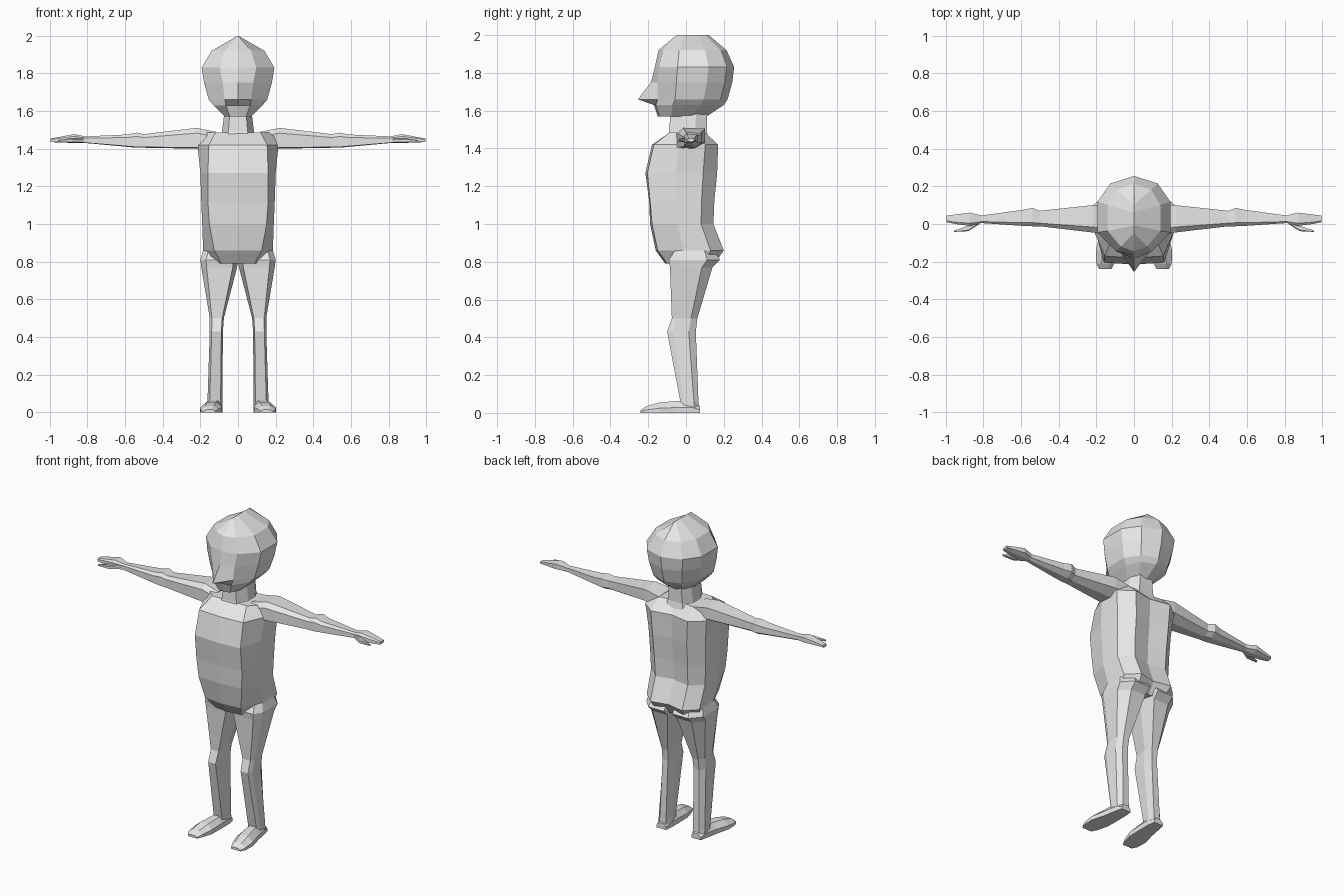
import bpy
import bmesh

default_cube = bpy.data.objects.get("Cube")
if default_cube:
    bpy.data.objects.remove(default_cube, do_unlink=True)

clay = bpy.data.materials.new("light_grey")
clay.use_nodes = True
clay.diffuse_color = (0.8, 0.8, 0.8, 1)
clay.node_tree.nodes["Principled BSDF"].inputs["Base Color"].default_value = clay.diffuse_color


def loft(name, rings, mirrored=False):
    """Skin a row of closed rings, cap both ends and optionally mirror across x."""
    bm = bmesh.new()
    loops = [[bm.verts.new(point) for point in ring] for ring in rings]
    count = len(loops[0])
    for lower, upper in zip(loops, loops[1:]):
        for i in range(count):
            j = (i + 1) % count
            bm.faces.new((lower[i], lower[j], upper[j], upper[i]))
    bm.faces.new(loops[0])
    bm.faces.new(loops[-1])
    bmesh.ops.remove_doubles(bm, verts=bm.verts, dist=0.0005)
    bmesh.ops.recalc_face_normals(bm, faces=bm.faces)
    mesh = bpy.data.meshes.new(name)
    bm.to_mesh(mesh)
    bm.free()
    mesh.materials.append(clay)
    obj = bpy.data.objects.new(name, mesh)
    bpy.context.collection.objects.link(obj)
    if mirrored:
        obj.modifiers.new("mirror", 'MIRROR').use_mirror_merge = False
    return obj


def body_ring(profile, z, nose, front, back, width, panel):
    """Symmetric ring: centre front, front panel corner, then profile to centre back."""
    half = [(0, nose), (width * panel, front)]
    half += [(width * u, front + (back - front) * v) for u, v in profile]
    half = [(x, y, z) for x, y in half]
    return half + [(-x, y, z) for x, y, z in reversed(half[1:-1])]


def limb_section(low_a, high_a, low_b, high_b, profile):
    """Fit a unit outline into a rectangle."""
    return [(low_a + (high_a - low_a) * u, low_b + (high_b - low_b) * v) for u, v in profile]


# Head with ridge crown and pointed nose
head_profile = [(1, .25), (1, .66), (.65, .9), (0, 1)]
head = [
    (1.57, -.15, -.14, .11, .07, .6),
    (1.63, -.17, -.16, .20, .13, .5),
    (1.66, -.255, -.15, .22, .155, .45),
    (1.75, -.185, -.15, .245, .18, .45),
    (1.83, -.165, -.145, .255, .193, .5),
    (1.92, -.145, -.12, .215, .14, .5),
    (2.0, -.05, -.05, .12, 0, 1),
]
loft("head", [body_ring(head_profile, *row) for row in head])

# Neck
neck_profile = [(1, .35), (1, .7), (.6, 1), (0, 1)]
neck = [(1.45, -.1, -.1, .12, .1, .6), (1.49, -.09, -.09, .11, .085, .6), (1.61, -.08, -.08, .11, .07, .6)]
loft("neck", [body_ring(neck_profile, *row) for row in neck])

# Torso with a shallow spine groove
torso_profile = [(1, .4), (1, .8), (.6, 1), (0, .93)]
torso = [
    (.79, -.11, -.10, .15, .16, .55),
    (.86, -.16, -.15, .20, .185, .68),
    (1.0, -.19, -.18, .145, .19, .8),
    (1.12, -.195, -.19, .15, .195, .82),
    (1.27, -.215, -.205, .165, .2, .8),
    (1.42, -.18, -.17, .17, .215, .72),
    (1.485, -.085, -.085, .10, .2, .6),
]
loft("torso", [body_ring(torso_profile, *row) for row in torso])

# Arms and mitten hands: x, y range, z range
arm_outline = [(0, .05), (0, .75), (.2, 1), (1, .95), (1, .3), (.6, 0)]
arm = [
    (.12, -.06, .10, 1.39, 1.49),
    (.22, -.045, .10, 1.40, 1.51),
    (.5, -.012, .07, 1.405, 1.477),
    (.54, -.012, .085, 1.405, 1.485),
    (.59, -.01, .075, 1.41, 1.475),
    (.81, .005, .045, 1.43, 1.465),
    (.87, -.01, .06, 1.43, 1.477),
    (.95, .0, .05, 1.433, 1.462),
    (.995, .01, .045, 1.435, 1.453),
]
loft("arms", [[(x, a, b) for a, b in limb_section(*box, arm_outline)] for x, *box in arm], True)

# Thumbs
thumb = [(.82, .0, .03, 1.433, 1.455), (.88, -.038, -.01, 1.433, 1.455), (.955, -.042, -.034, 1.436, 1.446)]
loft("thumbs", [[(x, a, b) for a, b in limb_section(*box, arm_outline)] for x, *box in thumb], True)

# Legs: z, x range, y range
leg_outline = [(.12, 0), (.85, 0), (1, .2), (1, .75), (.7, 1), (.15, 1), (0, .6)]
leg = [
    (.86, .0, .185, -.06, .15),
    (.81, .0, .2, -.09, .18),
    (.77, .005, .195, -.085, .14),
    (.5, .075, .15, -.075, .06),
    (.43, .08, .15, -.1, .052),
    (.06, .083, .162, -.03, .066),
    (.01, .083, .162, -.03, .07),
]
loft("legs", [[(a, b, z) for a, b in limb_section(*box, leg_outline)] for z, *box in leg], True)

# Feet: y, x range, height
foot_outline = [(0, 0), (1, 0), (1, .45), (.7, 1), (.25, 1), (0, .5)]
foot = [
    (.075, .09, .155, .035),
    (.03, .083, .165, .065),
    (-.05, .083, .18, .063),
    (-.14, .085, .203, .055),
    (-.21, .105, .2, .035),
    (-.24, .12, .185, .015),
]
loft("feet", [[(a, y, b) for a, b in limb_section(low, high, 0, top, foot_outline)]
              for y, low, high, top in foot], True)
